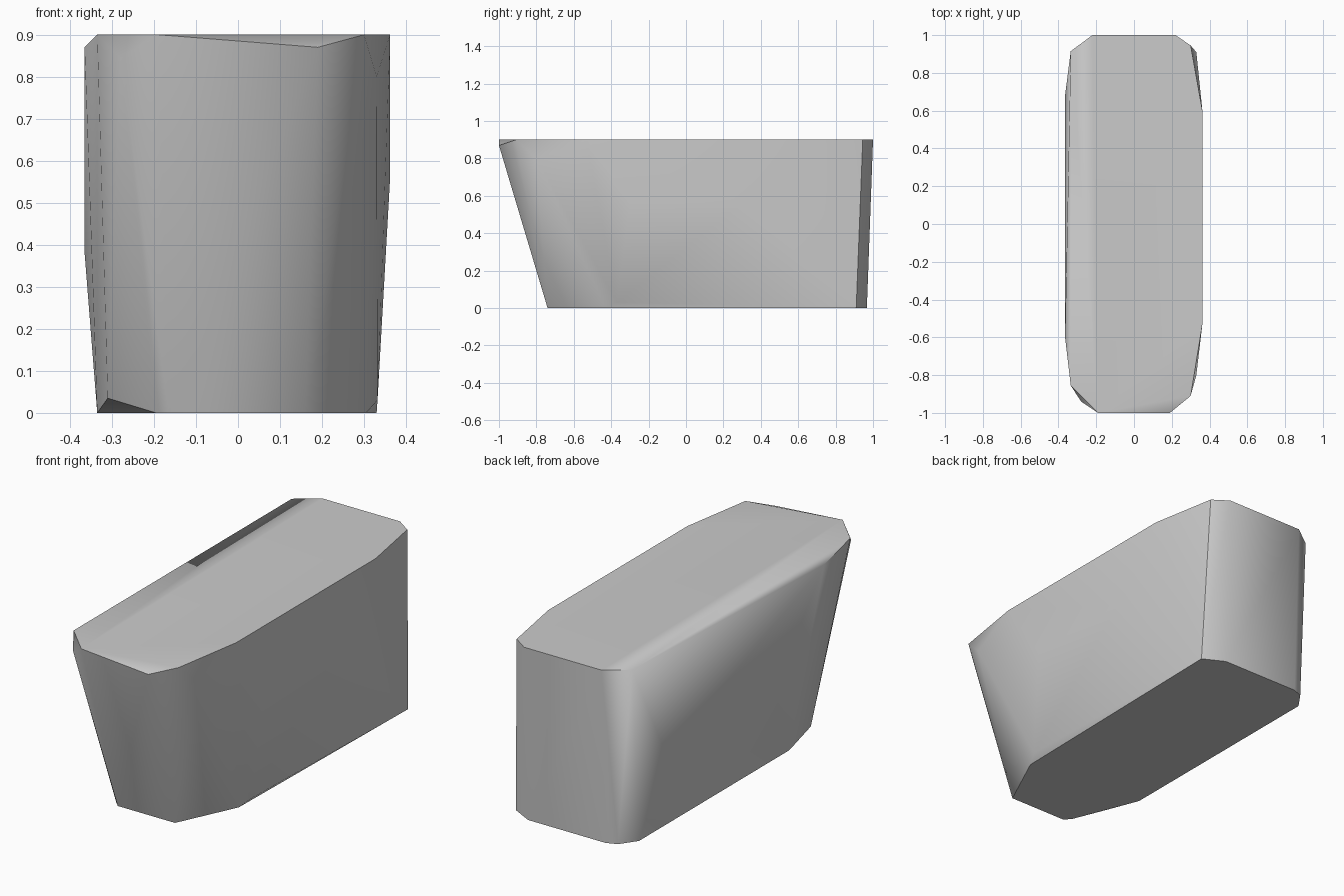
import bpy
import bmesh
import math

default_cube = bpy.data.objects.get("Cube")
if default_cube:
    bpy.data.objects.remove(default_cube, do_unlink=True)


def make_material(name, color):
    material = bpy.data.materials.new(name)
    material.use_nodes = True
    material.diffuse_color = color
    shader = next(n for n in material.node_tree.nodes if n.type == "BSDF_PRINCIPLED")
    shader.inputs["Base Color"].default_value = color
    return material


def make_hull(name, points, material, sharp_angle):
    """Wrap the points in one closed convex solid."""
    bm = bmesh.new()
    for point in points:
        bm.verts.new(point)
    result = bmesh.ops.convex_hull(bm, input=bm.verts[:])
    leftover = set(result["geom_interior"]) | set(result["geom_unused"])
    loose = [g for g in leftover if isinstance(g, bmesh.types.BMVert)]
    bmesh.ops.delete(bm, geom=loose, context="VERTS")
    # Merge coplanar triangles into clean flat faces
    bmesh.ops.dissolve_limit(bm, angle_limit=math.radians(0.5),
                             verts=bm.verts[:], edges=bm.edges[:])
    bmesh.ops.recalc_face_normals(bm, faces=bm.faces[:])
    mesh = bpy.data.meshes.new(name)
    bm.to_mesh(mesh)
    bm.free()
    mesh.materials.append(material)
    obj = bpy.data.objects.new(name, mesh)
    bpy.context.collection.objects.link(obj)
    bpy.ops.object.select_all(action="DESELECT")
    obj.select_set(True)
    bpy.context.view_layer.objects.active = obj
    bpy.ops.object.shade_smooth_by_angle(angle=math.radians(sharp_angle))
    return obj


def ring(height, outline):
    return [(x, y, height) for x, y in outline]


# Flat top outline, from the back left corner round to the front
top = ring(0.9, [(-.335, .915), (-.22, 1), (.22, 1), (.3, .945), (.362, .6),
                 (.362, -.53), (.3, -.91), (-.19, -1), (-.335, -.855)])

# Flat bottom outline, shorter at the sloping front
bottom = ring(0, [(-.335, .86), (-.275, .945), (-.22, .967), (.22, .967),
                  (.33, .91), (.305, -.43), (.16, -.74), (-.165, -.74),
                  (-.195, -.71), (-.335, -.36)])

# Slightly bulging side walls
right_wall = ring(0.56, [(.362, .3), (.362, -.3)]) + [(.33, -.8, .8)]
left_wall = ring(0.38, [(-.365, .68), (-.365, -.2)])

# Small chipped corners along the rims
rim_chips = [(.19, -1, .87), (-.28, -.94, .845), (-.365, -.6, .87)]
base_chips = [(.332, -.37, .03), (.332, 0, .03), (-.31, -.57, .035)]

grey = make_material("plain_grey", (0.6, 0.6, 0.6, 1))
make_hull("rounded_block",
          top + bottom + right_wall + left_wall + rim_chips + base_chips,
          grey, sharp_angle=45)
